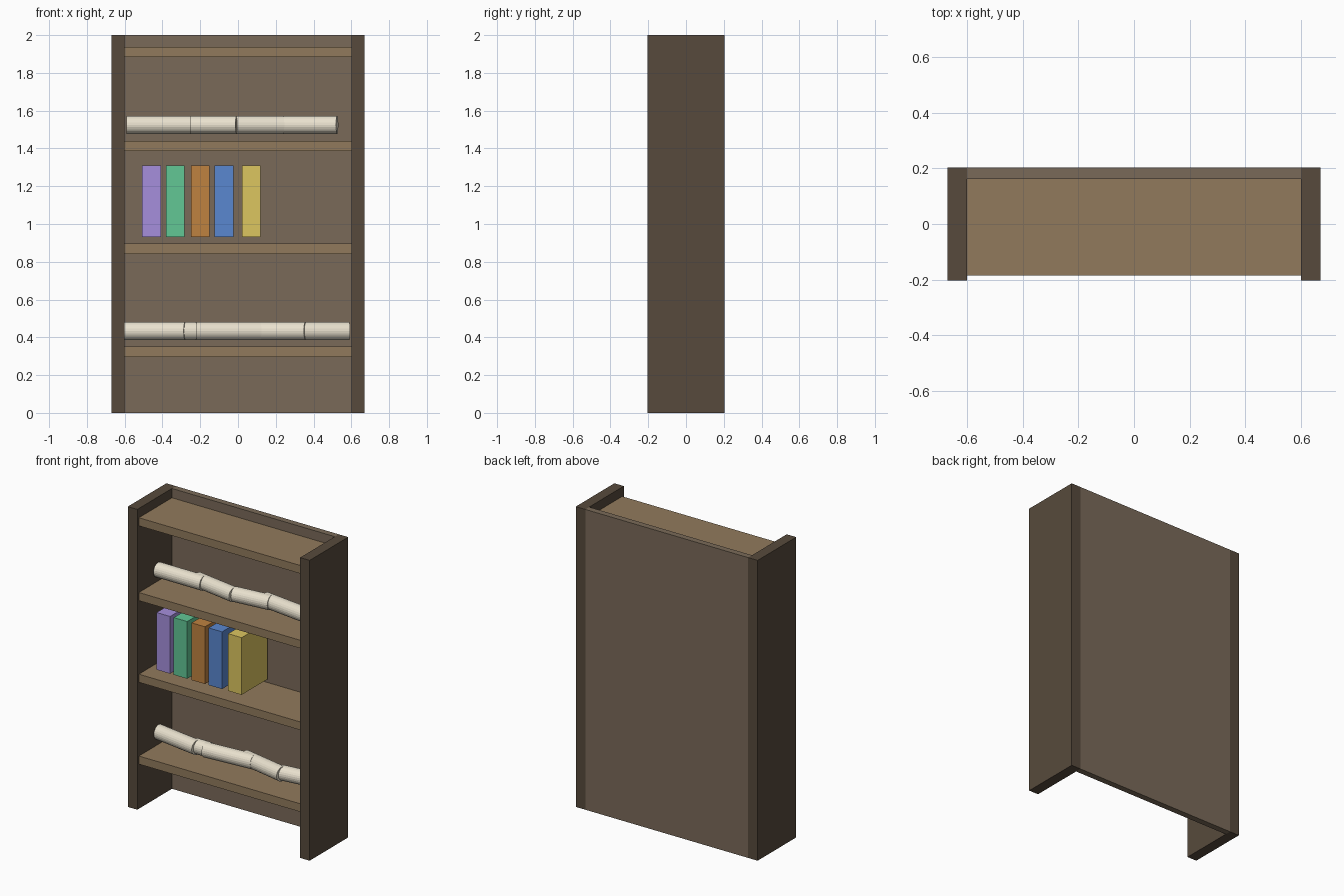
import bpy
from mathutils import Vector

if "Cube" in bpy.data.objects:
    bpy.data.objects.remove(bpy.data.objects["Cube"])


def material(name, hex_code):
    def lin(i):
        c = int(hex_code[i:i + 2], 16) / 255
        return c / 12.92 if c <= 0.04045 else ((c + 0.055) / 1.055) ** 2.4
    m = bpy.data.materials.new(name)
    m.diffuse_color = (lin(0), lin(2), lin(4), 1)
    m.use_nodes = True
    m.node_tree.nodes["Principled BSDF"].inputs["Base Color"].default_value = m.diffuse_color
    return m


def box(name, lo, hi, mat):
    lo, hi = Vector(lo), Vector(hi)
    bpy.ops.mesh.primitive_cube_add(size=1, location=(lo + hi) / 2)
    ob = bpy.context.object
    ob.name = name
    ob.scale = hi - lo
    bpy.ops.object.transform_apply(location=False, rotation=False, scale=True)
    ob.data.materials.append(mat)
    return ob


def scroll(name, start, end, z, mat):
    a, b = Vector((*start, z)), Vector((*end, z))
    bpy.ops.mesh.primitive_cylinder_add(vertices=24, radius=0.048,
                                        depth=(b - a).length, location=(a + b) / 2)
    ob = bpy.context.object
    ob.name = name
    ob.rotation_euler = (b - a).to_track_quat('Z', 'Y').to_euler()
    ob.data.materials.append(mat)
    return ob


dark = material("dark_wood", "574a3c")
mid = material("back_wood", "7a6a59")
light = material("shelf_wood", "917a5c")
paper = material("paper", "e9e1ce")

# Case: two sides and the back panel
for label, x0, x1 in (("left", -0.67, -0.6), ("right", 0.6, 0.67)):
    box(f"{label}_side", (x0, -0.203, 0), (x1, 0.203, 2), dark)
box("back_panel", (-0.6, 0.162, 0), (0.6, 0.203, 2), mid)

# Four evenly spaced shelves
for i in range(4):
    z = 0.297 + i * 0.53
    z = (0.297, 0.842, 1.386, 1.884)[i]
    box(f"shelf_{i + 1}", (-0.6, -0.186, z), (0.6, 0.163, z + 0.054), light)

# Upright books
books = (("purple", -0.507, "a68fdc"), ("green", -0.381, "62c795"),
         ("orange", -0.25, "bf8240"), ("blue", -0.124, "5a87d0"),
         ("yellow", 0.02, "dcc660"))
for label, x, col in books:
    box(f"{label}_book", (x, -0.132, 0.93), (x + 0.099, 0.142, 1.311),
        material(label, col))

# Rolled scrolls lying end to end, slightly askew
upper = (((-0.59, 0.0), (-0.25, 0.0)), ((-0.31, 0.02), (-0.006, -0.03)),
         ((-0.01, -0.022), (0.24, 0.005)), ((0.19, 0.02), (0.525, -0.022)))
lower = (((-0.6, 0.02), (-0.28, -0.03)), ((-0.3, -0.015), (-0.2, -0.015)),
         ((-0.222, -0.025), (0.12, 0.0)), ((0.04, 0.02), (0.358, -0.045)),
         ((0.345, -0.03), (0.588, 0.0)))
for row, z, pieces in (("upper", 1.525, upper), ("lower", 0.434, lower)):
    for i, (a, b) in enumerate(pieces):
        scroll(f"{row}_scroll_{i + 1}", a, b, z, paper)
